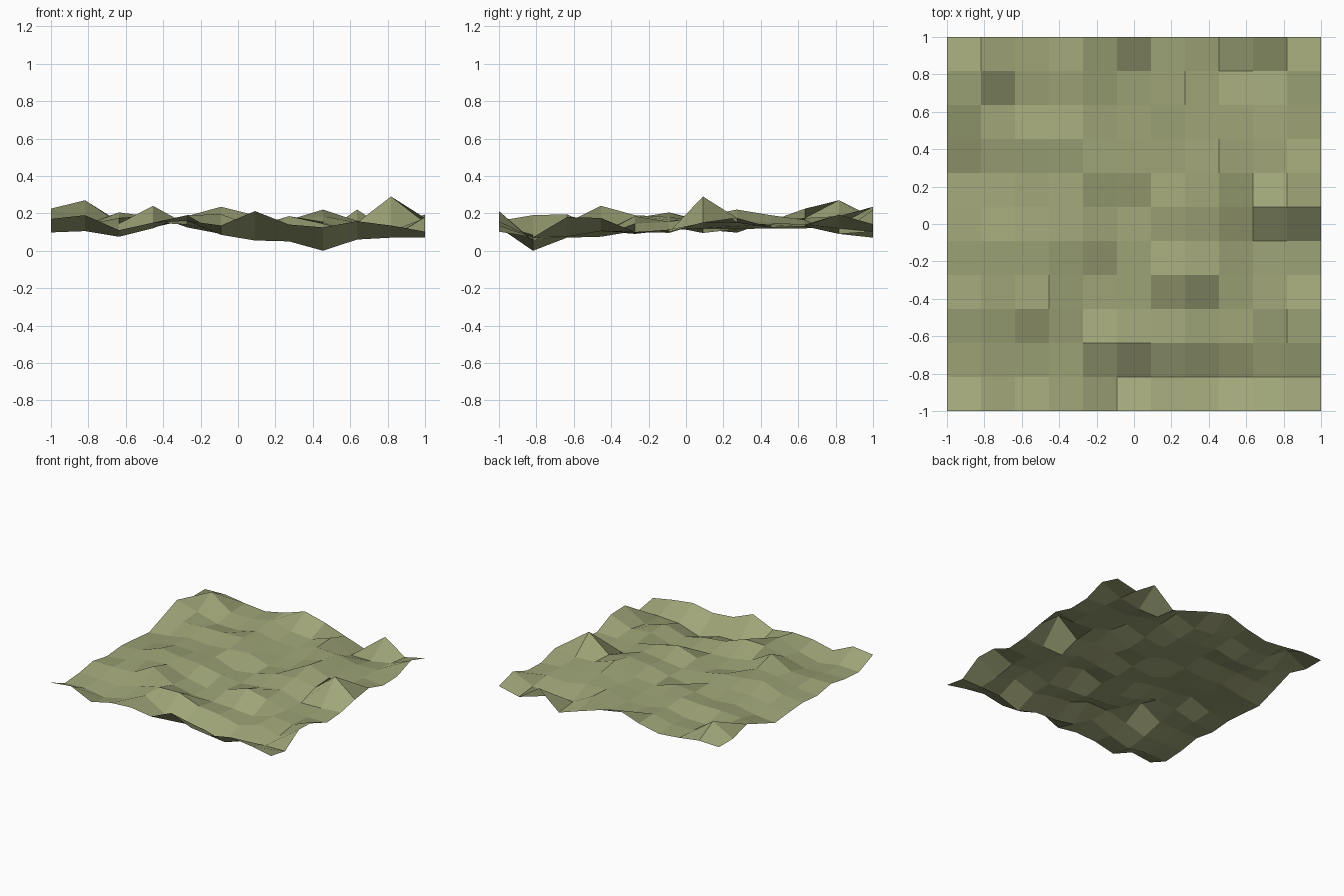
import bpy

# Height field in thousandths of a unit: one row per y (front to back), x left to right
ROWS = [
    [170, 190, 110, 150, 160, 135, 212, 140, 125, 158, 135, 102],
    [98, 105, 75, 120, 190, 85, 55, 50, 0, 60, 70, 72],
    [110, 110, 100, 150, 190, 195, 130, 110, 70, 125, 75, 180],
    [140, 140, 145, 240, 140, 105, 95, 90, 75, 125, 105, 175],
    [110, 130, 175, 190, 125, 90, 130, 185, 145, 105, 95, 100],
    [125, 140, 205, 180, 165, 130, 110, 130, 155, 95, 100, 113],
    [113, 130, 160, 150, 160, 95, 120, 165, 185, 150, 290, 150],
    [97, 115, 150, 135, 155, 170, 115, 130, 220, 160, 150, 175],
    [160, 160, 170, 170, 180, 135, 120, 140, 190, 150, 140, 125],
    [225, 175, 125, 125, 165, 125, 120, 175, 165, 130, 140, 130],
    [175, 270, 150, 145, 185, 140, 125, 185, 90, 90, 120, 193],
    [175, 180, 155, 138, 175, 235, 190, 130, 70, 220, 102, 142],
]
N = len(ROWS)
STEP = 2 / (N - 1)

# Terrain sheet: regular grid of flat quads lifted by the height field
verts = [(-1 + i * STEP, -1 + j * STEP, ROWS[j][i] / 1000)
         for j in range(N) for i in range(N)]
faces = [(j * N + i, j * N + i + 1, (j + 1) * N + i + 1, (j + 1) * N + i)
         for j in range(N - 1) for i in range(N - 1)]
mesh = bpy.data.meshes.new("terrain")
mesh.from_pydata(verts, [], faces)
mesh.update()
terrain = bpy.data.objects.new("terrain", mesh)
bpy.context.collection.objects.link(terrain)

# Dry grass colour
mat = bpy.data.materials.new("dry_grass")
mat.diffuse_color = (0.35, 0.38, 0.19, 1)
mesh.materials.append(mat)
